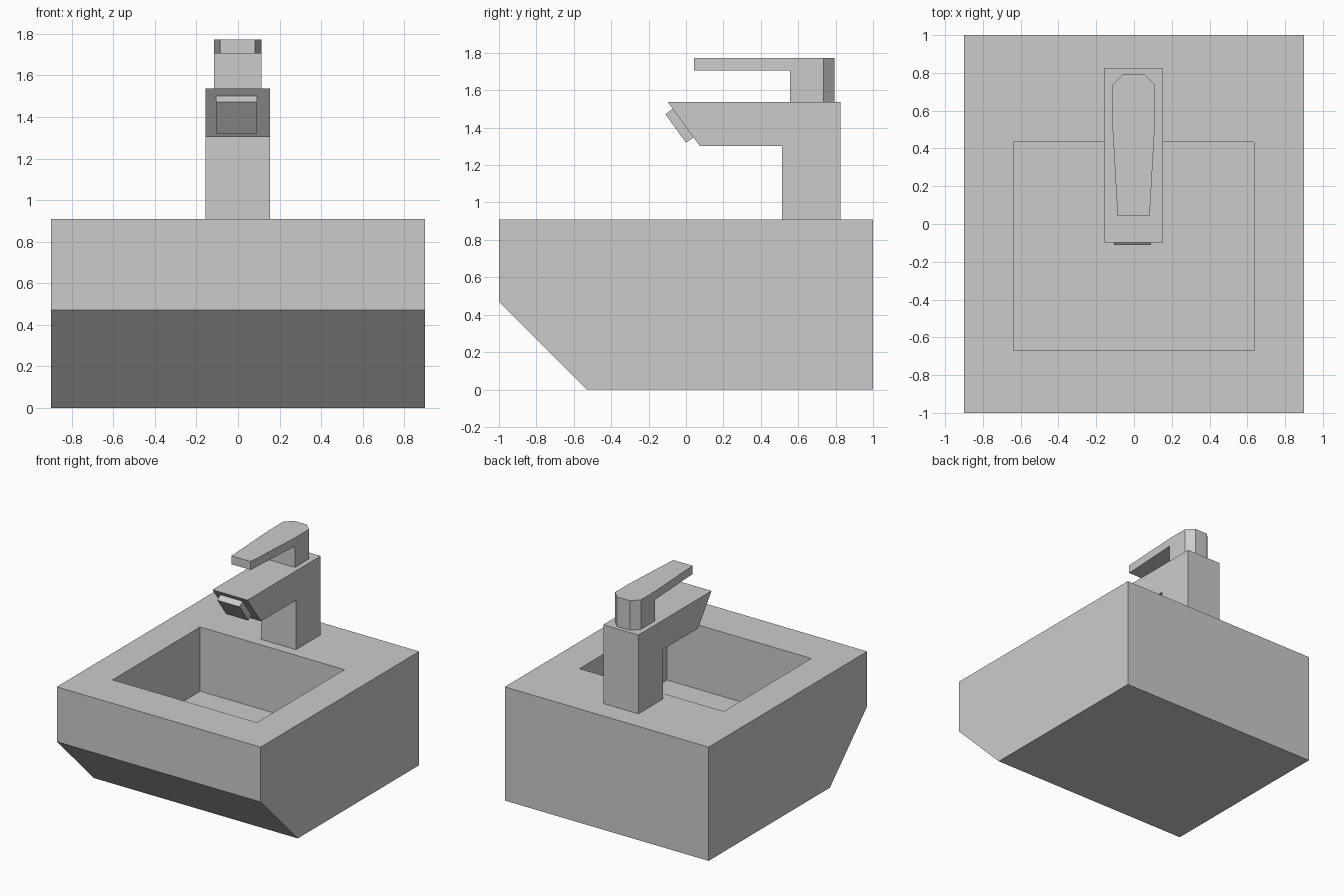
import bpy, bmesh

if "Cube" in bpy.data.objects:
    bpy.data.objects.remove(bpy.data.objects["Cube"])


def prism(name, profile, lo, hi, axis="x"):
    """Extrude a flat profile from lo to hi: (y, z) along x, or (x, y) along z."""
    place = (lambda p, t: (t, p[0], p[1])) if axis == "x" else (lambda p, t: (p[0], p[1], t))
    bm = bmesh.new()
    face = bm.faces.new([bm.verts.new(place(p, lo)) for p in profile])
    ext = bmesh.ops.extrude_face_region(bm, geom=[face])
    offset = place((0, 0), hi - lo)
    bmesh.ops.translate(bm, vec=offset,
                        verts=[g for g in ext["geom"] if isinstance(g, bmesh.types.BMVert)])
    bmesh.ops.recalc_face_normals(bm, faces=bm.faces)
    mesh = bpy.data.meshes.new(name)
    bm.to_mesh(mesh)
    bm.free()
    obj = bpy.data.objects.new(name, mesh)
    bpy.context.collection.objects.link(obj)
    return obj


def boolean(obj, helper, operation):
    mod = obj.modifiers.new(operation.lower(), "BOOLEAN")
    mod.operation, mod.object, mod.solver = operation, helper, "EXACT"
    helper.hide_render = True
    helper.hide_set(True)


# Basin block with sloped lower front, and rectangular bowl
basin = prism("basin", [(-1, 0.47), (-0.53, 0), (1, 0), (1, 0.908), (-1, 0.908)], -0.9, 0.9)
bowl = prism("bowl_cutter", [(-0.67, 0.395), (0.435, 0.395), (0.435, 1.2), (-0.67, 1.2)],
             -0.638, 0.636)
boolean(basin, bowl, "DIFFERENCE")

# Tap column and spout in one angular profile
prism("tap_body", [(0.513, 0.908), (0.825, 0.908), (0.825, 1.537), (-0.098, 1.537),
                   (0.073, 1.303), (0.513, 1.303)], -0.157, 0.153)

# Nozzle block on the slanted spout end, slightly embedded
prism("nozzle", [(-0.11, 1.472), (-0.062, 1.508), (0.05, 1.354), (0.0, 1.32)], -0.106, 0.091)

# Handle: L-shaped side profile trimmed to the tapered plan outline
half = [(0.085, 0.042), (0.114, 0.555), (0.114, 0.735), (0.057, 0.793)]
outline = [(x - 0.002, y) for x, y in half] + [(-x - 0.002, y) for x, y in reversed(half)]
handle = prism("handle", outline, 1.537, 1.773, axis="z")
gap = prism("handle_gap_cutter", [(-0.2, 1.4), (0.557, 1.4), (0.557, 1.706), (-0.2, 1.706)],
            -0.3, 0.3)
boolean(handle, gap, "DIFFERENCE")
